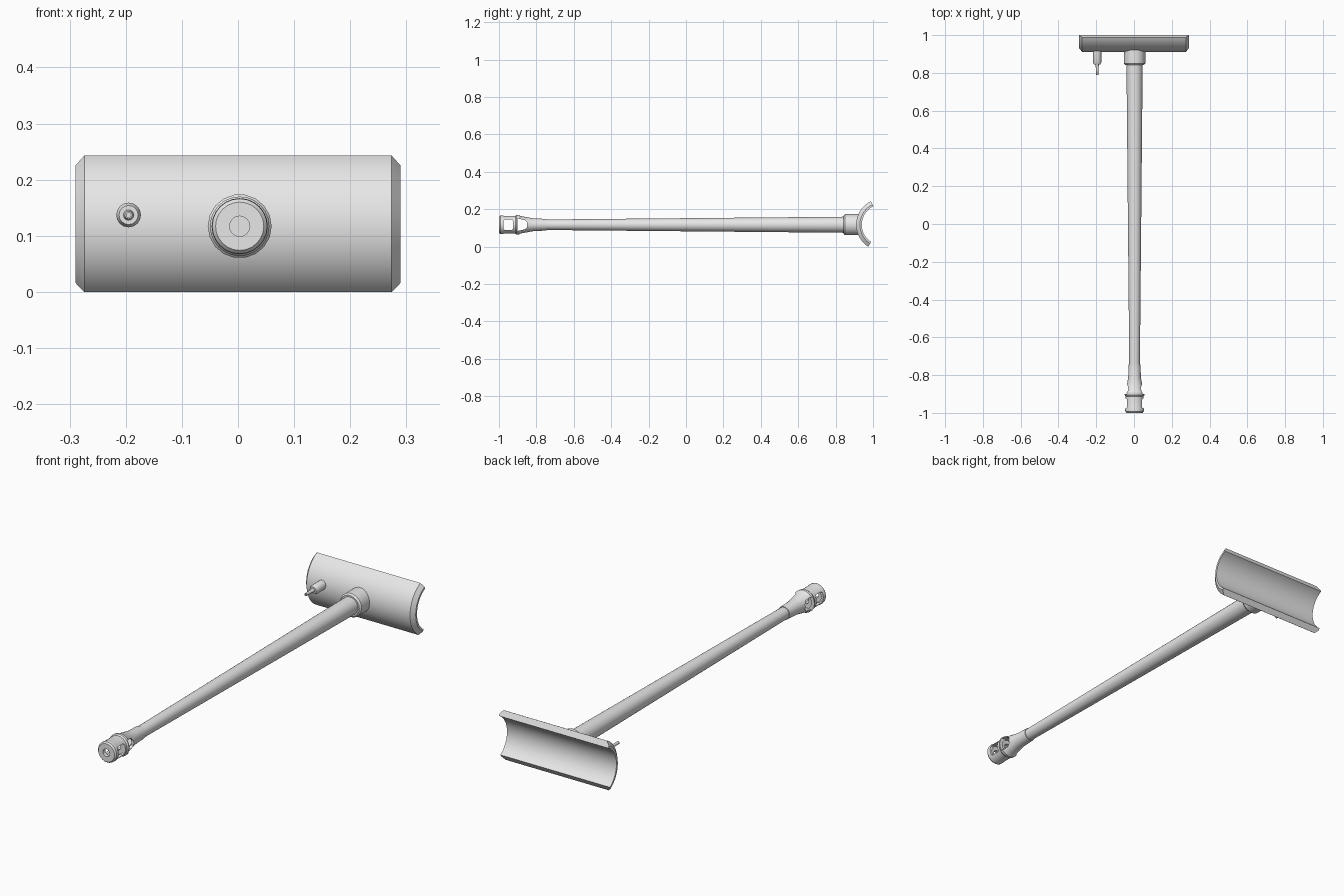
import bpy, bmesh, math
from mathutils import Vector

if "Cube" in bpy.data.objects:
    bpy.data.objects.remove(bpy.data.objects["Cube"])

grey = bpy.data.materials.new("plain grey")
grey.diffuse_color = (0.8, 0.8, 0.8, 1)
grey.use_nodes = True
grey.node_tree.nodes["Principled BSDF"].inputs["Base Color"].default_value = grey.diffuse_color


def finish(name, bm, angle=30):
    bmesh.ops.remove_doubles(bm, verts=bm.verts, dist=1e-5)
    bmesh.ops.recalc_face_normals(bm, faces=bm.faces)
    me = bpy.data.meshes.new(name)
    bm.to_mesh(me)
    bm.free()
    me.materials.append(grey)
    ob = bpy.data.objects.new(name, me)
    bpy.context.collection.objects.link(ob)
    smooth(ob, angle)
    return ob


def smooth(ob, angle=30):
    bpy.ops.object.select_all(action='DESELECT')
    ob.select_set(True)
    bpy.context.view_layer.objects.active = ob
    bpy.ops.object.shade_smooth_by_angle(angle=math.radians(angle))


def lathe(name, profile, x, z, sides, closed=False):
    """Turn (y, radius) points around an axis along y."""
    bm = bmesh.new()
    rings = []
    for y, r in profile:
        rings.append([bm.verts.new((x + r * math.cos(2 * math.pi * i / sides), y,
                                    z + r * math.sin(2 * math.pi * i / sides)))
                      for i in range(sides)])
    pairs = list(zip(rings, rings[1:]))
    if closed:
        pairs.append((rings[-1], rings[0]))
    for a, b in pairs:
        for i in range(sides):
            j = (i + 1) % sides
            bm.faces.new((a[i], a[j], b[j], b[i]))
    return finish(name, bm)


def prism(name, outline, half):
    """Extrude a (y, z) outline through x."""
    bm = bmesh.new()
    f = bm.faces.new([bm.verts.new((AX - half, y, AZ + z)) for y, z in outline])
    g = bmesh.ops.extrude_face_region(bm, geom=[f])
    bmesh.ops.translate(bm, vec=Vector((2 * half, 0, 0)),
                        verts=[v for v in g['geom'] if isinstance(v, bmesh.types.BMVert)])
    return finish(name, bm)


AX, AZ = 0.003, 0.117      # barrel axis

# Curved shield: chamfered wall section swept around a sideways axis
section = [(-0.29, 0.11), (-0.29, 0.12), (-0.274, 0.14),
           (0.274, 0.14), (0.29, 0.12), (0.29, 0.11)]
bm = bmesh.new()
steps, low, high = 24, math.radians(-57), math.radians(64)
rows = []
for k in range(steps + 1):
    a = low + (high - low) * k / steps
    rows.append([bm.verts.new((x, 1.05 - r * math.cos(a), AZ + r * math.sin(a)))
                 for x, r in section])
for a, b in zip(rows, rows[1:]):
    for i in range(len(section)):
        j = (i + 1) % len(section)
        bm.faces.new((a[i], a[j], b[j], b[i]))
bm.faces.new(rows[0])
bm.faces.new(rows[-1])
finish("curved_shield", bm)

# Collar and long tapered tube
lathe("barrel_collar", [(0.93, 0), (0.93, 0.057), (0.85, 0.057), (0.842, 0.05), (0.842, 0)],
      AX, AZ, 18)
lathe("barrel_tube", [(0.86, 0), (0.86, 0.043), (-0.76, 0.028), (-0.76, 0)], AX, AZ, 24)

# Hollow muzzle brake with two chambers
brake = lathe("muzzle_brake", [
    (-0.745, 0.031), (-0.815, 0.034), (-0.885, 0.047), (-0.893, 0.053), (-0.905, 0.053),
    (-0.912, 0.048), (-0.975, 0.048), (-0.982, 0.05), (-0.993, 0.049), (-1.0, 0.043),
    (-1.0, 0.018), (-0.982, 0.018), (-0.980, 0.036), (-0.922, 0.036),
    (-0.920, 0.018), (-0.907, 0.018), (-0.905, 0.036), (-0.885, 0.036),
    (-0.83, 0.022), (-0.745, 0.018)], AX, AZ, 24, closed=True)

# Side ports cut straight through the brake
ports = [
    [(-0.975, -0.022), (-0.97, -0.027), (-0.93, -0.027), (-0.924, -0.022),
     (-0.924, 0.022), (-0.93, 0.027), (-0.97, 0.027), (-0.975, 0.022)],
    [(-0.9, -0.033), (-0.862, -0.025), (-0.85, -0.012),
     (-0.85, 0.012), (-0.862, 0.025), (-0.9, 0.033)],
]
for n, outline in enumerate(ports):
    cutter = prism("port_cutter", outline, 0.1)
    cutter.hide_render = True
    mod = brake.modifiers.new("port", 'BOOLEAN')
    mod.operation = 'DIFFERENCE'
    mod.solver = 'EXACT'
    mod.object = cutter
    smooth(brake)
    bpy.ops.object.modifier_apply(modifier="port")
    bpy.data.objects.remove(cutter)
smooth(brake)

# Small side gun: sleeve and thin hollow tip
lathe("side_gun_sleeve", [(0.925, 0), (0.925, 0.022), (0.855, 0.022), (0.845, 0.017),
                          (0.845, 0)], -0.195, 0.137, 16)
lathe("side_gun_tip", [(0.85, 0), (0.85, 0.01), (0.825, 0.007), (0.79, 0.007),
                       (0.79, 0.004), (0.81, 0.004), (0.81, 0)], -0.195, 0.137, 12)
